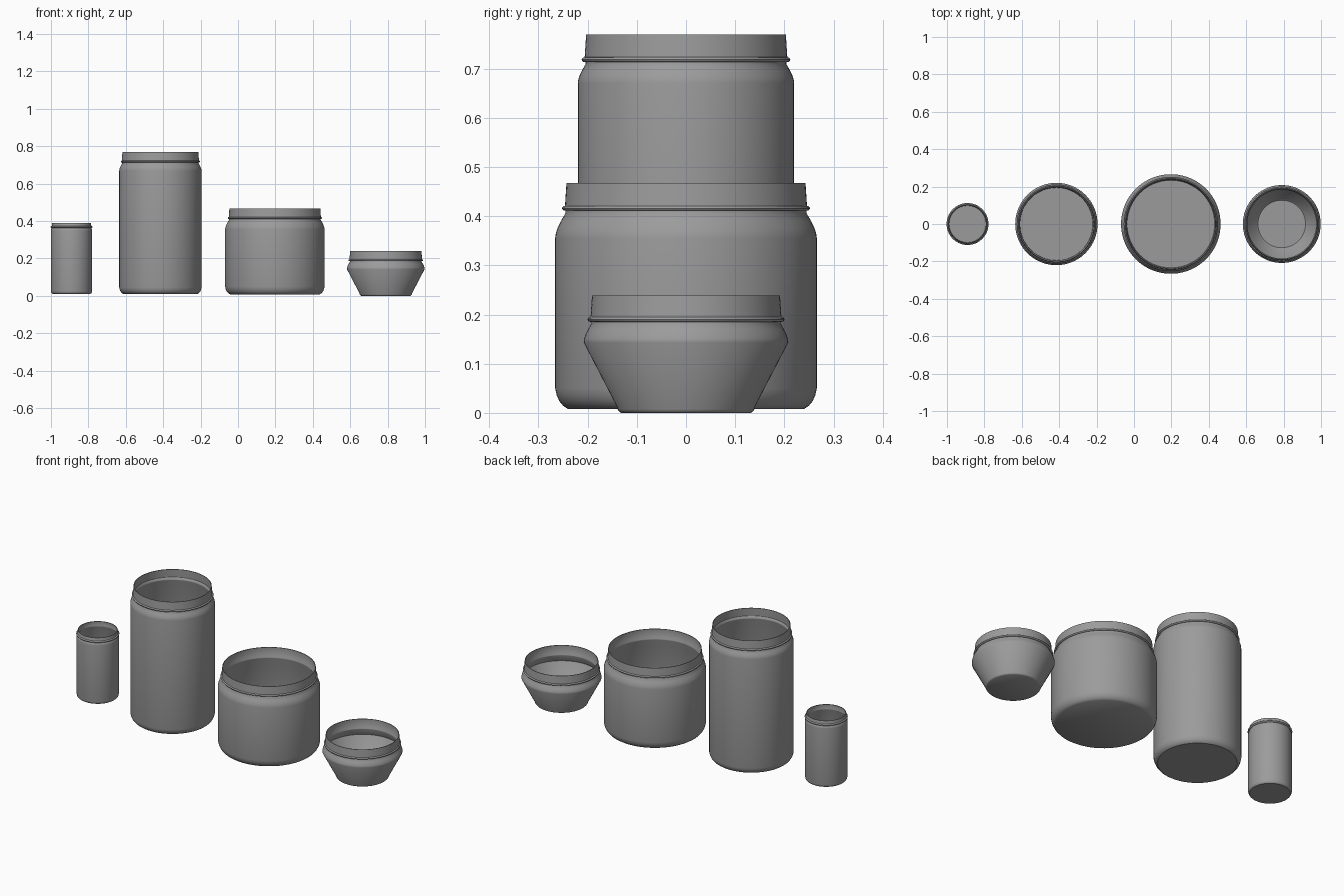
import bpy, bmesh, math

cube = bpy.data.objects.get("Cube")
if cube:
    bpy.data.objects.remove(cube)

SEGMENTS = 96

grey = bpy.data.materials.new("plain_grey")
grey.use_nodes = True
grey.diffuse_color = (0.33, 0.33, 0.33, 1)
grey.node_tree.nodes["Principled BSDF"].inputs["Base Color"].default_value = (0.33, 0.33, 0.33, 1)


def bend(a, corner, b, steps=4):
    """Rounded corner from a to b, pulled towards the corner point."""
    pts = []
    for i in range(steps + 1):
        t = i / steps
        pts.append(tuple((1 - t) ** 2 * p + 2 * t * (1 - t) * q + t * t * s
                         for p, q, s in zip(a, corner, b)))
    return pts


def lathe(name, x, profile):
    """Spin a (radius, height) profile about the vertical axis."""
    bm = bmesh.new()
    verts = [bm.verts.new((r, 0, z)) for r, z in profile]
    edges = [bm.edges.new(pair) for pair in zip(verts, verts[1:])]
    bmesh.ops.spin(bm, geom=verts + edges, cent=(0, 0, 0), axis=(0, 0, 1),
                   angle=math.tau, steps=SEGMENTS)
    bmesh.ops.remove_doubles(bm, verts=bm.verts, dist=0.0001)
    bmesh.ops.recalc_face_normals(bm, faces=bm.faces)
    mesh = bpy.data.meshes.new(name)
    bm.to_mesh(mesh)
    bm.free()
    mesh.materials.append(grey)
    obj = bpy.data.objects.new(name, mesh)
    obj.location.x = x
    bpy.context.collection.objects.link(obj)
    bpy.ops.object.select_all(action="DESELECT")
    obj.select_set(True)
    bpy.context.view_layer.objects.active = obj
    bpy.ops.object.shade_smooth_by_angle(angle=math.radians(35))


def jar(name, x, base, foot, low, shoulder, neck, rim, top, ring, wall):
    """Open jar; foot, low, shoulder and neck are (radius, height) points."""
    heel = (low[0] - (low[1] - base) * 0.1, base + (low[1] - base) * 0.25)
    # Outside: floor, rounded heel, body, shoulder
    outer = [(0, base)] + bend((foot, base), heel, low)
    turn = (shoulder[0], shoulder[1] + (neck[1] - shoulder[1]) * 0.35)
    outer += bend(shoulder, turn, neck)
    # Bead below the closure band
    h = 0.005
    outer += [(neck[0], ring - h)]
    outer += [(rim + 0.006 * math.sin(math.pi * i / 6),
               ring - h * math.cos(math.pi * i / 6)) for i in range(7)]
    # Band and lip, then back down the inside
    lip = rim - 0.003
    inner = [(lip - 0.003, top), (rim - 0.004, ring + h),
             (neck[0] - wall - 0.003, ring - h), (neck[0] - wall - 0.003, neck[1]),
             (shoulder[0] - wall, shoulder[1]), (low[0] - wall, low[1]),
             (foot - wall, base + wall), (0, base + wall)]
    lathe(name, x, outer + [(lip, top)] + inner)


jar("small_jar", -0.89, 0.011, 0.102, (0.11, 0.025), (0.11, 0.35), (0.106, 0.361),
    0.106, 0.39, 0.368, 0.004)
jar("tall_jar", -0.415, 0.011, 0.2, (0.22, 0.045), (0.22, 0.67), (0.204, 0.709),
    0.206, 0.769, 0.718, 0.006)
jar("wide_jar", 0.197, 0.008, 0.24, (0.266, 0.05), (0.266, 0.355), (0.245, 0.406),
    0.246, 0.467, 0.416, 0.006)
jar("bowl_jar", 0.79, 0, 0.132, (0.14, 0.012), (0.208, 0.143), (0.192, 0.182),
    0.194, 0.239, 0.19, 0.005)
